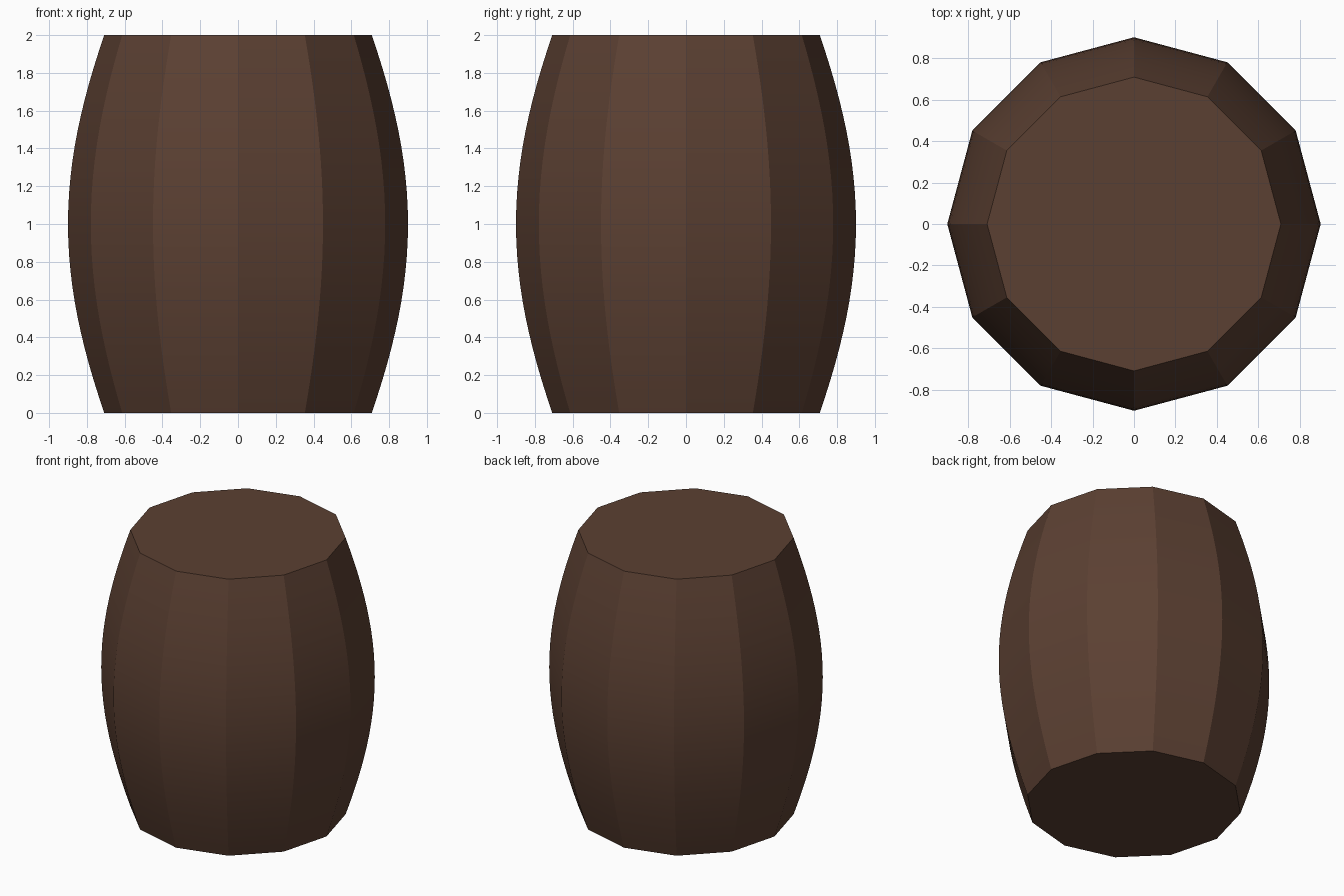
import bpy, bmesh, math

if "Cube" in bpy.data.objects:
    bpy.data.objects.remove(bpy.data.objects["Cube"])

SIDES, ROWS = 12, 24
END_R, MID_R = 0.708, 0.9

wood = bpy.data.materials.new("dark_brown_wood")
wood.diffuse_color = (0.105, 0.051, 0.032, 1)
wood.use_nodes = True
wood.node_tree.nodes["Principled BSDF"].inputs["Base Color"].default_value = wood.diffuse_color


def radius(z):
    # bulging stave profile, widest at half height
    t = z - 1
    bulge = 0.5 * (1 - t * t) + 0.5 * math.cos(t * math.pi / 2)
    return END_R + (MID_R - END_R) * bulge


# Barrel: stacked twelve-sided rings closed by flat lids
bm = bmesh.new()
rings = []
for i in range(ROWS + 1):
    z = 2 * i / ROWS
    r = radius(z)
    angles = [2 * math.pi * k / SIDES for k in range(SIDES)]
    rings.append([bm.verts.new((r * math.cos(a), r * math.sin(a), z)) for a in angles])

for low, high in zip(rings, rings[1:]):
    for k in range(SIDES):
        n = (k + 1) % SIDES
        bm.faces.new((low[k], low[n], high[n], high[k]))
bm.faces.new(rings[0][::-1])
bm.faces.new(rings[-1])

mesh = bpy.data.meshes.new("barrel")
bm.to_mesh(mesh)
bm.free()
mesh.materials.append(wood)
barrel = bpy.data.objects.new("barrel", mesh)
bpy.context.collection.objects.link(barrel)

# Smooth along the staves, crisp edges between them and at the lids
bpy.context.view_layer.objects.active = barrel
barrel.select_set(True)
bpy.ops.object.shade_smooth_by_angle(angle=math.radians(15))
